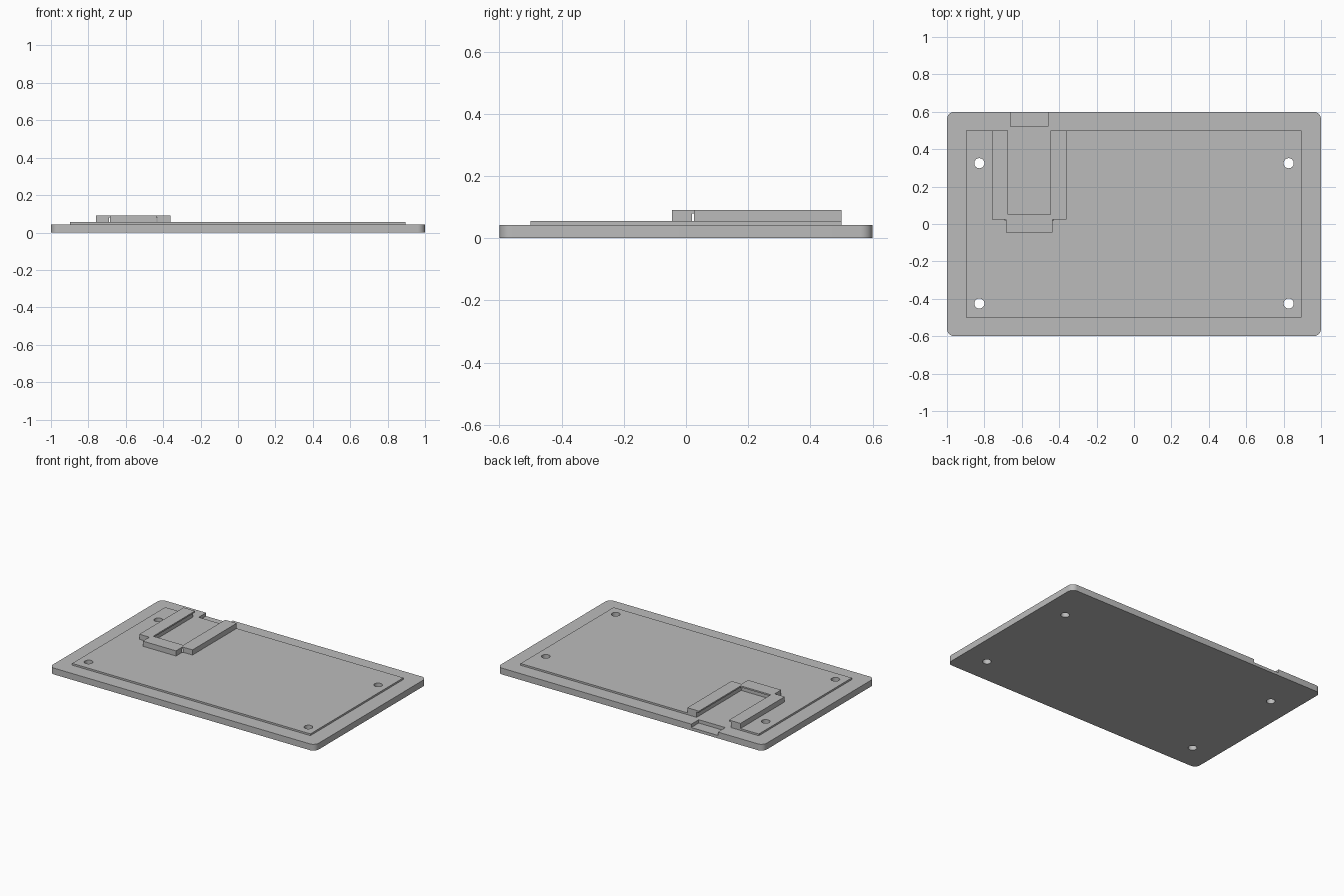
import bpy
import bmesh
from math import pi, cos, sin, radians
from mathutils import Matrix

cube = bpy.data.objects.get("Cube")
if cube:
    bpy.data.objects.remove(cube, do_unlink=True)

# Material
grey = bpy.data.materials.new("light_grey")
grey.use_nodes = True
colour = (0.5, 0.5, 0.5, 1)
grey.diffuse_color = colour
grey.node_tree.nodes["Principled BSDF"].inputs["Base Color"].default_value = colour

BASE_TOP, PANEL_TOP, BRACKET_TOP = 0.043, 0.055, 0.09
SLOT_X = -0.56  # centre line of the bracket, slot and cable notch


def add_object(name, bm):
    bmesh.ops.recalc_face_normals(bm, faces=bm.faces)
    mesh = bpy.data.meshes.new(name)
    bm.to_mesh(mesh)
    bm.free()
    mesh.materials.append(grey)
    obj = bpy.data.objects.new(name, mesh)
    bpy.context.collection.objects.link(obj)
    return obj


def prism(name, outline, z0, z1):
    """Extrude a plan outline from z0 to z1."""
    bm = bmesh.new()
    face = bm.faces.new([bm.verts.new((x, y, z0)) for x, y in outline])
    top = bmesh.ops.extrude_face_region(bm, geom=[face])["geom"]
    verts = [g for g in top if isinstance(g, bmesh.types.BMVert)]
    bmesh.ops.translate(bm, verts=verts, vec=(0, 0, z1 - z0))
    return add_object(name, bm)


def rect(x0, x1, y0, y1):
    return [(x0, y0), (x1, y0), (x1, y1), (x0, y1)]


def rounded_rect(hx, hy, r, steps=8):
    pts = []
    for i, (sx, sy) in enumerate([(1, 1), (-1, 1), (-1, -1), (1, -1)]):
        for k in range(steps + 1):
            a = pi / 2 * (i + k / steps)
            pts.append((sx * (hx - r) + r * cos(a), sy * (hy - r) + r * sin(a)))
    return pts


def cut(obj, cutters):
    for c in cutters:
        mod = obj.modifiers.new("cut", "BOOLEAN")
        mod.operation = "DIFFERENCE"
        mod.solver = "EXACT"
        mod.object = c
    bpy.context.view_layer.update()
    graph = bpy.context.evaluated_depsgraph_get()
    mesh = bpy.data.meshes.new_from_object(obj.evaluated_get(graph))
    obj.modifiers.clear()
    obj.data = mesh


# Main parts
base = prism("base_plate", rounded_rect(1, 0.6, 0.04), 0, BASE_TOP)
panel = prism("raised_panel", rect(-0.898, 0.895, -0.5, 0.5), BASE_TOP, PANEL_TOP)

# U-shaped bracket, mirrored about its centre line
half = [(0.125, -0.045), (0.125, 0.025), (0.2, 0.025), (0.2, 0.5),
        (0.113, 0.5), (0.113, 0.05)]
outline = [(SLOT_X + x, y) for x, y in half]
outline += [(SLOT_X - x, y) for x, y in reversed(half)]
bracket = prism("bracket", outline, PANEL_TOP, BRACKET_TOP)

# Cutters: screw holes, cable notch, slot under the bracket lip
bm = bmesh.new()
for x in (-0.827, 0.827):
    for y in (-0.425, 0.325):
        bmesh.ops.create_cone(bm, cap_ends=True, segments=32, radius1=0.027,
                              radius2=0.027, depth=0.4,
                              matrix=Matrix.Translation((x, y, 0)))
holes = add_object("hole_cutter", bm)
notch = prism("notch_cutter", rect(SLOT_X - 0.1, SLOT_X + 0.1, 0.52, 0.7), 0.02, 0.2)
slot = prism("slot_cutter", rect(SLOT_X - 0.13, SLOT_X + 0.13, 0.02, 0.7), 0.03, 0.08)

cut(base, [holes, notch])
cut(panel, [holes, slot])
cut(bracket, [slot])
for c in (holes, notch, slot):
    bpy.data.objects.remove(c, do_unlink=True)

# Smooth the round corners and holes, keep the edges sharp
bpy.ops.object.select_all(action="DESELECT")
for obj in (base, panel, bracket):
    obj.select_set(True)
bpy.context.view_layer.objects.active = base
bpy.ops.object.shade_smooth_by_angle(angle=radians(30))
